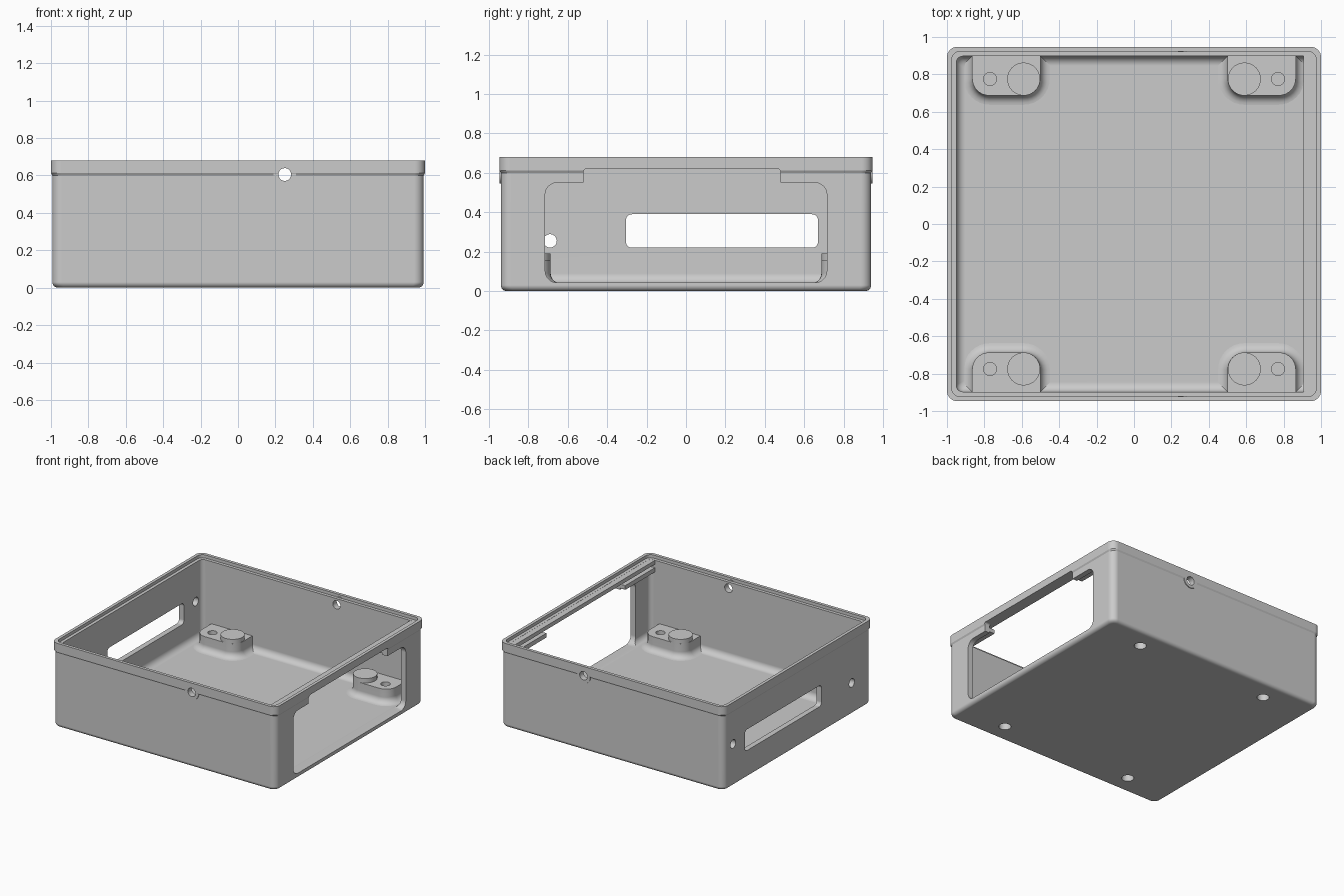
import bpy, bmesh, math
from mathutils import Vector

scene = bpy.context.scene
if "Cube" in bpy.data.objects:
    bpy.data.objects.remove(bpy.data.objects["Cube"])

GREY = (0.6, 0.6, 0.6, 1)
grey = bpy.data.materials.new("plain grey")
grey.use_nodes = True
grey.diffuse_color = GREY
grey.node_tree.nodes["Principled BSDF"].inputs["Base Color"].default_value = GREY


def outline(u0, u1, v0, v1, radii, steps=8):
    """Rounded rectangle; radii start at the low corner, counter-clockwise."""
    corners = [(u0, v0, 1, 1), (u1, v0, -1, 1), (u1, v1, -1, -1), (u0, v1, 1, -1)]
    points = []
    for i, ((u, v, su, sv), r) in enumerate(zip(corners, radii)):
        for k in range(steps + 1):
            a = math.pi + (i + k / steps) * math.pi / 2
            points.append((u + su * r + r * math.cos(a), v + sv * r + r * math.sin(a)))
    return points


def loft(name, rings, material=grey):
    """Skin a closed solid through rings of equal point count."""
    bm = bmesh.new()
    loops = [[bm.verts.new(p) for p in ring] for ring in rings]
    n = len(loops[0])
    for low, high in zip(loops, loops[1:]):
        for i in range(n):
            j = (i + 1) % n
            bm.faces.new((low[i], low[j], high[j], high[i]))
    bm.faces.new(loops[0][::-1])
    bm.faces.new(loops[-1])
    bmesh.ops.recalc_face_normals(bm, faces=bm.faces)
    mesh = bpy.data.meshes.new(name)
    bm.to_mesh(mesh)
    bm.free()
    ob = bpy.data.objects.new(name, mesh)
    scene.collection.objects.link(ob)
    if material:
        mesh.materials.append(material)
    return ob


def prism(name, axis, start, end, points, material=grey):
    """Extrude a 2D outline along an axis."""
    def place(u, v, w):
        return {"x": (w, u, v), "y": (u, w, v), "z": (u, v, w)}[axis]
    return loft(name, [[place(u, v, w) for u, v in points] for w in (start, end)], material)


def circle(u, v, r, n=40):
    return [(u + r * math.cos(2 * math.pi * i / n), v + r * math.sin(2 * math.pi * i / n))
            for i in range(n)]


def cut(ob, cutters):
    for c in cutters:
        c.hide_render = True
        mod = ob.modifiers.new("cut", "BOOLEAN")
        mod.operation, mod.solver, mod.object = "DIFFERENCE", "EXACT", c
    bpy.context.view_layer.update()
    graph = bpy.context.evaluated_depsgraph_get()
    mesh = bpy.data.meshes.new_from_object(ob.evaluated_get(graph))
    ob.modifiers.clear()
    ob.data = mesh


parts, cutters = [], []

# Open tray: outer wall, lip, stepped rim, inner wall, floor fillet
WALL, FLOOR, FILLET = 0.05, 0.04, 0.05
bend = [i * math.pi / 12 for i in range(7)]
section = [(0.007 + 0.03 * (1 - math.sin(a)), 0.03 * (1 - math.cos(a))) for a in bend]
section += [(0.007, 0.6), (0, 0.612), (0, 0.68), (0.025, 0.68), (0.025, 0.655), (WALL, 0.655)]
section += [(WALL + FILLET * (1 - math.cos(a)), FLOOR + FILLET * (1 - math.sin(a))) for a in bend]
rings = []
for inset, z in section:
    r = max(0.055 - inset * 0.4, 0.02)
    x, y = 1 - inset, 0.947 - inset
    rings.append([(u, v, z) for u, v in outline(-x, x, -y, y, [r] * 4)])
tray = loft("tray", rings)
parts.append(tray)

# Collars around the two side holes
collars = [prism("hole_collar", "y", s * 0.92, s * 0.946, circle(0.25, 0.605, 0.06))
           for s in (-1, 1)]

# Large connector opening with raised middle
cutters.append(prism("opening_cutter", "x", 0.85, 1.1,
                     outline(-0.715, 0.715, 0.043, 0.55, [0.06] * 4), None))
cutters.append(prism("notch_cutter", "x", 0.85, 1.1,
                     outline(-0.52, 0.48, 0.3, 0.62, [0.015] * 4), None))
# Slot and two round holes in the opposite wall
cutters.append(prism("slot_cutter", "x", -1.1, -0.85,
                     outline(-0.305, 0.67, 0.22, 0.39, [0.03] * 4), None))
for y, z in ((-0.69, 0.255), (0.82, 0.34)):
    cutters.append(prism("round_cutter", "x", -1.1, -0.85, circle(y, z, 0.034), None))
# Through hole across front and back walls
through = prism("through_cutter", "y", -1.1, 1.1, circle(0.25, 0.605, 0.034), None)
cutters.append(through)

# Corner mounts: filleted pad, round post, pilot hole and underside screw hole
all_cutters = list(cutters)
for sx in (-1, 1):
    for sy in (-1, 1):
        side = ("right" if sx < 0 else "left") + ("_front" if sy < 0 else "_back")
        pad_rings = []
        shape = [(FILLET, 0.02)]
        shape += [(FILLET * (1 - math.sin(a)), FLOOR + FILLET * (1 - math.cos(a))) for a in bend]
        shape.append((0, 0.155))
        for grow, z in shape:
            pts = outline(0.5 - grow, 0.865 + min(grow, 0.045), 0.687 - grow, 0.92,
                          [0.09 + grow, 0.09 + grow, 0.005, 0.005])
            pad_rings.append([(sx * u, sy * v, z) for u, v in pts])
        pad = loft("mount_pad_" + side, pad_rings)
        post = prism("mount_post_" + side, "z", 0.15, 0.19,
                     circle(sx * 0.59, sy * 0.775, 0.088))
        pilot = prism("pilot_cutter", "z", 0.06, 0.3, circle(sx * 0.77, sy * 0.775, 0.035), None)
        screw = prism("screw_cutter", "z", -0.1, 0.14, circle(sx * 0.59, sy * 0.775, 0.045), None)
        cut(pad, [pilot, screw])
        cutters.append(screw)
        all_cutters += [pilot, screw]
        parts += [pad, post]

cut(tray, cutters)
for collar in collars:
    cut(collar, [through])
parts += collars

# Inner rail over the opening, with lower guides at both ends
square = [0.004] * 4
parts.append(prism("inner_rail", "x", 0.905, 0.96, outline(-0.9, 0.9, 0.622, 0.654, square)))
parts.append(prism("guide_front", "x", 0.905, 0.96, outline(-0.9, -0.52, 0.56, 0.595, square)))
parts.append(prism("guide_back", "x", 0.905, 0.96, outline(0.48, 0.9, 0.56, 0.595, square)))

for c in all_cutters:
    bpy.data.objects.remove(c)

# Smooth fillets, crisp edges
bpy.ops.object.select_all(action="DESELECT")
for ob in parts:
    ob.select_set(True)
bpy.context.view_layer.objects.active = tray
bpy.ops.object.shade_smooth_by_angle(angle=math.radians(30))
for ob in parts:
    mod = ob.modifiers.new("even shading", "WEIGHTED_NORMAL")
    mod.keep_sharp = True
